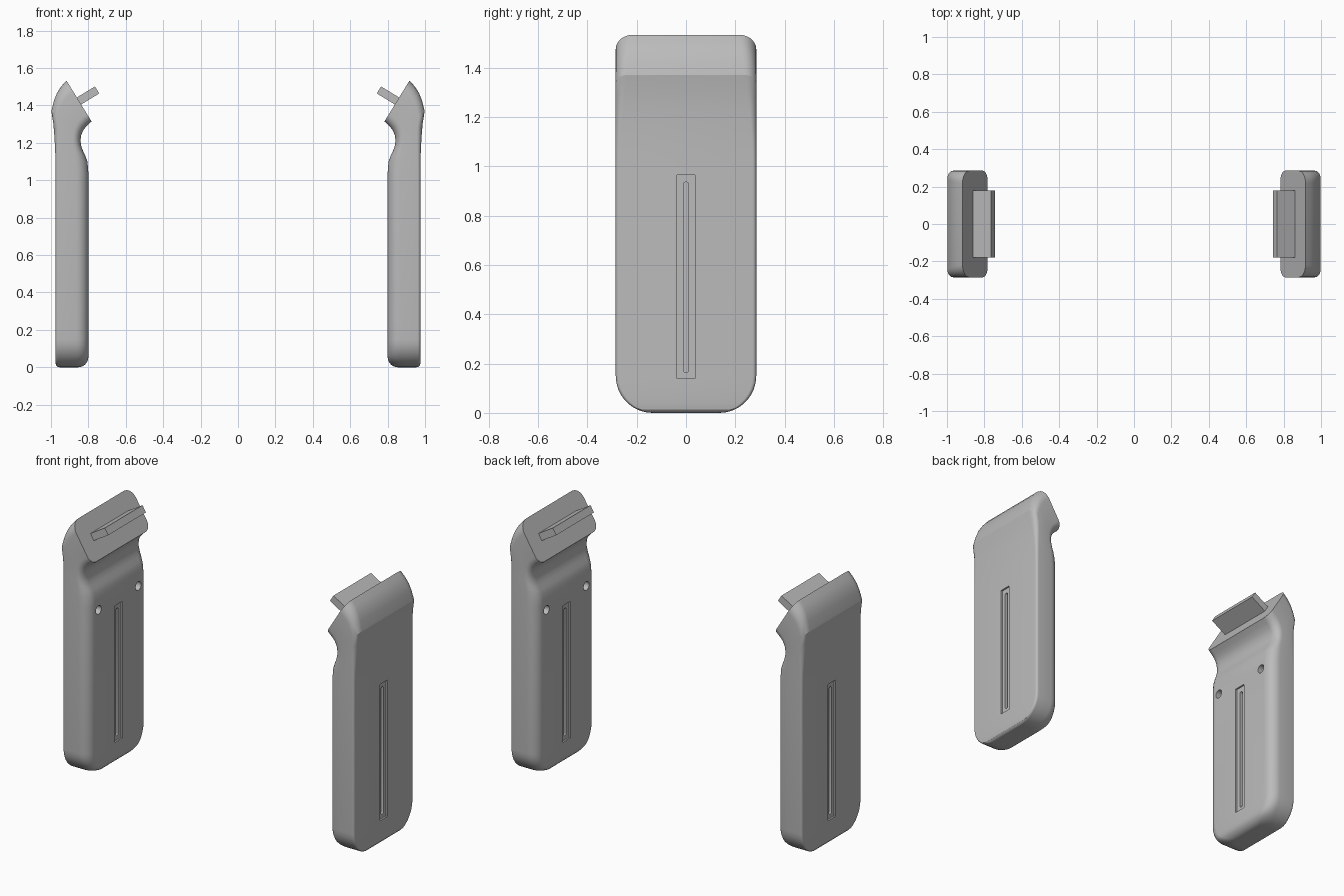
import bpy, bmesh, math
from mathutils import Vector, Matrix

cube = bpy.data.objects.get("Cube")
if cube:
    bpy.data.objects.remove(cube)

GREY = (0.5, 0.5, 0.5, 1)
grey = bpy.data.materials.new("plain_grey")
grey.use_nodes = True
grey.diffuse_color = GREY
grey.node_tree.nodes["Principled BSDF"].inputs["Base Color"].default_value = GREY

HALF = 0.285            # half depth of a handle
OUT, INN = 0.975, 0.8   # outer and inner faces of the straight part


def make_object(name, bm):
    bmesh.ops.recalc_face_normals(bm, faces=bm.faces)
    mesh = bpy.data.meshes.new(name)
    bm.to_mesh(mesh)
    bm.free()
    mesh.materials.append(grey)
    obj = bpy.data.objects.new(name, mesh)
    bpy.context.collection.objects.link(obj)
    return obj


def section(outer, inner, half, r_out, r_in, steps=7):
    """Rounded rectangle spanning from an outer to an inner (x, z) point."""
    o, i = Vector((outer[0], 0, outer[1])), Vector((inner[0], 0, inner[1]))
    length, u = (i - o).length, (i - o).normalized()
    corners = [(length - r_in, half - r_in, r_in, 0), (r_out, half - r_out, r_out, 90),
               (r_out, r_out - half, r_out, 180), (length - r_in, r_in - half, r_in, 270)]
    ring = []
    for cu, cv, r, start in corners:
        for k in range(steps + 1):
            a = math.radians(start + 90 * k / steps)
            ring.append(o + u * (cu + r * math.cos(a)) + Vector((0, cv + r * math.sin(a), 0)))
    return ring


def inset(r, z):
    """Inset of a quarter-round of radius r at height z above the base."""
    return r - math.sqrt(r * r - (r - z) ** 2) if z < r else 0


def capsule(y, z0, z1, r, n=12):
    """Outline in the side plane with two half-round ends."""
    pts = []
    for z, start in ((z1, 0), (z0, math.pi)):
        for k in range(n):
            a = start + math.pi * (k + 0.5) / n
            pts.append((y + r * math.cos(a), z + r * math.sin(a)))
    return pts


def prism(bm, outline, x0, x1):
    ends = [[bm.verts.new((x, y, z)) for y, z in outline] for x in (x0, x1)]
    bm.faces.new(ends[0])
    bm.faces.new(ends[1])
    n = len(outline)
    for k in range(n):
        m = (k + 1) % n
        bm.faces.new((ends[0][k], ends[0][m], ends[1][m], ends[1][k]))


def cut(obj, shapes):
    """Subtract a set of separate prisms (outline, x0, x1)."""
    bm = bmesh.new()
    for shape in shapes:
        prism(bm, *shape)
    cutter = make_object("cutter", bm)
    cutter.hide_render = True
    mod = obj.modifiers.new("cut", 'BOOLEAN')
    mod.operation, mod.solver, mod.object = 'DIFFERENCE', 'EXACT', cutter
    bpy.context.view_layer.objects.active = obj
    bpy.ops.object.modifier_apply(modifier=mod.name)
    bpy.data.objects.remove(cutter)


def mirrored(obj, name):
    bm = bmesh.new()
    bm.from_mesh(obj.data)
    bmesh.ops.scale(bm, vec=(-1, 1, 1), verts=bm.verts)
    return make_object(name, bm)


# Handle body: rounded foot, straight grip, scooped neck and slanted head
rings = []
for k in range(11):
    z = 0.15 * (k / 10) ** 2
    rings.append(section((OUT - inset(0.02, z), z), (INN + inset(0.055, z), z),
                         HALF - inset(0.15, z), 0.015, 0.065))
neck = [  # outer x, z, inner x, z, outer radius, inner radius
    (0.975, 1.04, 0.800, 1.04, 0.015, 0.065),
    (0.976, 1.12, 0.805, 1.10, 0.018, 0.065),
    (0.979, 1.19, 0.816, 1.13, 0.024, 0.062),
    (0.982, 1.24, 0.828, 1.155, 0.030, 0.060),
    (0.987, 1.30, 0.838, 1.182, 0.038, 0.058),
    (0.998, 1.37, 0.842, 1.21, 0.045, 0.056),
    (0.984, 1.425, 0.839, 1.24, 0.052, 0.054),
    (0.967, 1.468, 0.826, 1.27, 0.058, 0.052),
    (0.944, 1.503, 0.806, 1.293, 0.064, 0.05),
    (0.917, 1.533, 0.783, 1.314, 0.068, 0.05),
]
for ox, oz, ix, iz, ro, ri in neck:
    rings.append(section((ox, oz), (ix, iz), HALF, ro, ri))

bm = bmesh.new()
loops = [[bm.verts.new(p) for p in ring] for ring in rings]
for a, b in zip(loops, loops[1:]):
    for k in range(len(a)):
        m = (k + 1) % len(a)
        bm.faces.new((a[k], a[m], b[m], b[k]))
bm.faces.new(loops[0])
bm.faces.new(loops[-1])
left_handle = make_object("left_handle", bm)

# Shallow recesses and screw holes, then the narrow slots inside the recesses
recess = [(-0.037, 0.14), (0.037, 0.14), (0.037, 0.965), (-0.037, 0.965)]
slot = capsule(0, 0.175, 0.925, 0.011)
DEEP = 0.01
cut(left_handle, [(recess, OUT - DEEP, OUT + 0.1), (recess, INN - 0.1, INN + DEEP)] +
    [(capsule(y, 1.0, 1.0, 0.026), INN - 0.1, INN + 0.05) for y in (-0.19, 0.19)])
cut(left_handle, [(slot, OUT - 3 * DEEP, OUT + 0.1), (slot, INN - 0.1, INN + 3 * DEEP)])
right_handle = mirrored(left_handle, "right_handle")

# Flat tongue standing out of the slanted head
tilt = math.atan2(0.135, 0.22)
place = Matrix.Translation((0.82, 0, 1.442)) @ Matrix.Rotation(tilt, 4, 'Y')
bm = bmesh.new()
bmesh.ops.create_cube(bm, size=1, matrix=place @ Matrix.Diagonal((0.156, 0.36, 0.044, 1)))
left_tongue = make_object("left_tongue", bm)
mirrored(left_tongue, "right_tongue")

# Smooth the rounded surfaces, keep the creases
bpy.ops.object.select_all(action='DESELECT')
for obj in (left_handle, right_handle):
    obj.select_set(True)
    bpy.context.view_layer.objects.active = obj
bpy.ops.object.shade_smooth_by_angle(angle=math.radians(21))
